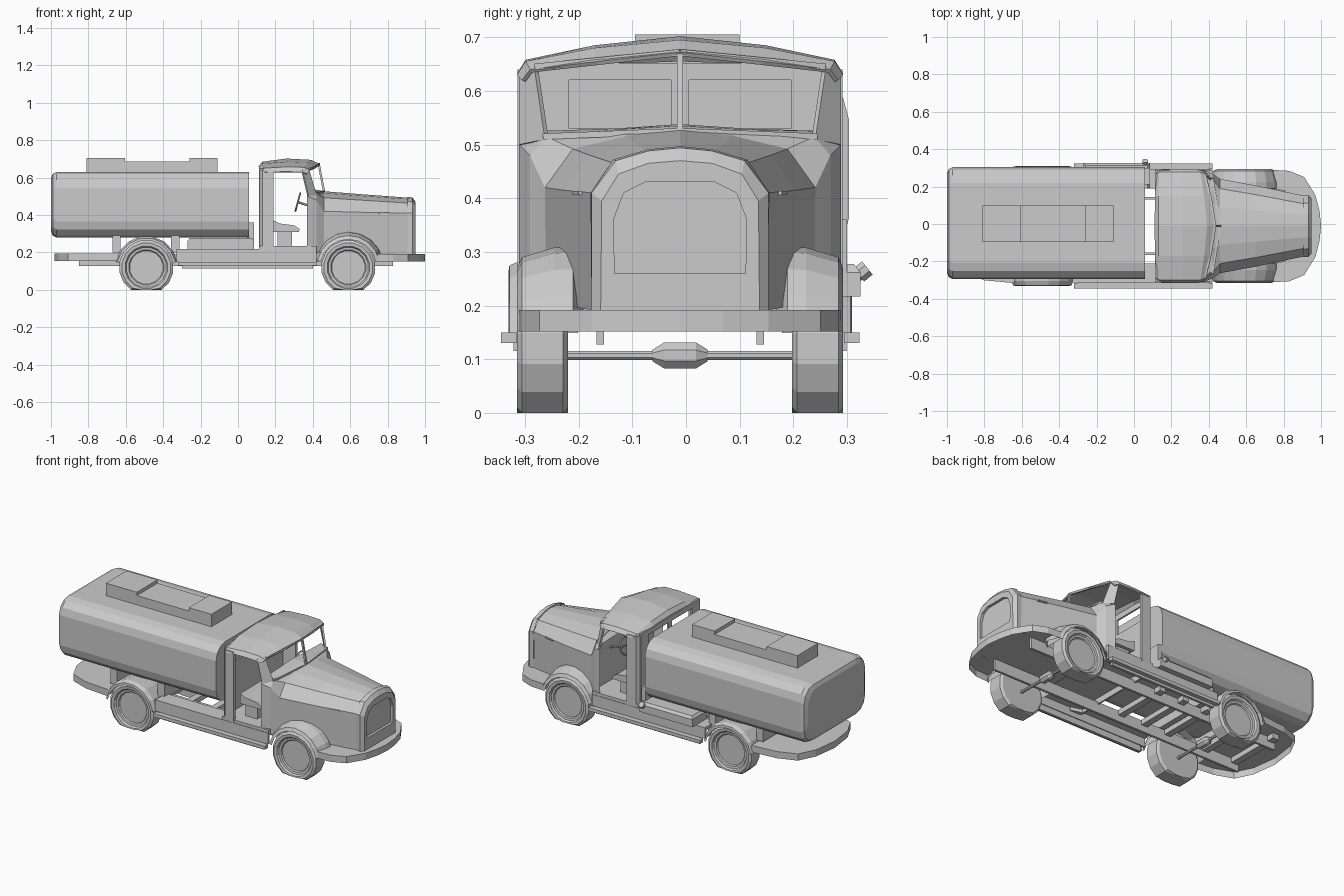
import bpy, bmesh, math
from mathutils import Vector, Matrix

if "Cube" in bpy.data.objects:
    bpy.data.objects.remove(bpy.data.objects["Cube"])

C = -0.011  # centre line of the vehicle body


def mesh(name, verts, faces):
    me = bpy.data.meshes.new(name)
    me.from_pydata([tuple(v) for v in verts], [], faces)
    bm = bmesh.new()
    bm.from_mesh(me)
    bmesh.ops.recalc_face_normals(bm, faces=bm.faces)
    bm.to_mesh(me)
    bm.free()
    ob = bpy.data.objects.new(name, me)
    bpy.context.collection.objects.link(ob)
    return ob


def loft(name, rings, closed=True, cap0=False, cap1=False):
    n, verts, faces = len(rings[0]), [v for r in rings for v in r], []
    for i in range(len(rings) - 1):
        for j in range(n if closed else n - 1):
            k = (j + 1) % n
            faces.append((i*n + j, i*n + k, (i+1)*n + k, (i+1)*n + j))
    if cap0:
        faces.append(tuple(range(n)))
    if cap1:
        faces.append(tuple(range(len(verts) - n, len(verts))))
    return mesh(name, verts, faces)


def box(name, x0, x1, y0, y1, z0, z1):
    ring = lambda z: [(x0, y0, z), (x1, y0, z), (x1, y1, z), (x0, y1, z)]
    return loft(name, [ring(z0), ring(z1)], True, True, True)


def rod(name, a, b, r, n=8):
    a, b = Vector(a), Vector(b)
    q = (b - a).to_track_quat('Z', 'Y')
    circ = [q @ Vector((r*math.cos(t), r*math.sin(t), 0))
            for t in (2*math.pi*(i + .5)/n for i in range(n))]
    return loft(name, [[a + c for c in circ], [b + c for c in circ]], True, True, True)


def mir(half):
    # outer-to-centre half section -> full section about the centre line
    return [(x, C + y, z) for x, y, z in half] + [(x, C - y, z) for x, y, z in half[-2::-1]]


def section(x, yz):
    return mir([(x, y, z) for y, z in yz])


def lathe_y(name, cx, cz, profile, n, ground=False):
    rings = []
    for r, y in profile:
        pts = [(2*math.pi*(i + .5)/n) for i in range(n)]
        rings.append([(cx + r*math.cos(t), y, max(cz + r*math.sin(t), 0 if ground else -9)) for t in pts])
    return loft(name, rings, True, True, True)


def tray(name, half, z0, z1):
    # plate with a hanging skirt around its outer edge
    pts = mir([(x, y, z1) for x, y in half])
    n = len(pts)
    verts = pts + [(x, y, z0) for x, y, z in pts]
    return mesh(name, verts, [tuple(range(n))] + [(i, i+1, n+i+1, n+i) for i in range(n - 1)])


# Tank with rounded section and rear rim
def tank_ring(x, inset):
    r, hy, hz = .085, .299 - inset, .175 - inset
    out = []
    for q, (sy, sz) in enumerate([(1, 1), (-1, 1), (-1, -1), (1, -1)]):
        for k in range(4):
            t = math.radians(90*q + 30*k)
            out.append((x, .005 + sy*(hy - r) + r*math.cos(t), .455 + sz*(hz - r) + r*math.sin(t)))
    return out


loft("tank", [tank_ring(-1, .032), tank_ring(-.99, .01), tank_ring(-.97, 0), tank_ring(.06, 0)], True, True, True)
for nm, x0, x1, z in (("hatch_rear", -.81, -.605, .705), ("hatch_walkway", -.605, -.26, .685), ("hatch_front", -.26, -.11, .705)):
    box(nm, x0, x1, -.095, .1, .62, z)
box("tank_front_fitting", .06, .085, .21, .3, .24, .36)
for x in (-.65, -.335):
    box("tank_support", x - .022, x + .022, C - .24, C + .24, .2, .295)

# Cab roof
Y = (.304, .288, .16, 0)
roof = [((.13, .118, .112, .11), (.63, .645, .655, .66), .96),
        ((.145, .135, .13, .13), (.63, .65, .675, .685), 1),
        ((.26, .26, .26, .26), (.632, .658, .685, .702), 1),
        ((.345, .355, .375, .39), (.63, .655, .68, .695), 1),
        ((.37, .385, .415, .44), (.62, .64, .655, .672), .97)]
ob = loft("cab_roof", [mir([(x, y*s, z) for x, y, z in zip(xs, Y, zs)]) for xs, zs, s in roof], False)
ob.modifiers.new("thickness", 'SOLIDIFY').thickness = .008

# Cab rear wall with two windows, and rear door pillars
box("cab_rear_wall", .112, .122, C - .28, C + .28, .18, .53)
box("cab_rear_header", .112, .122, C - .28, C + .28, .62, .652)
box("cab_rear_mullion", .112, .122, C - .017, C + .017, .53, .62)
for s in (1, -1):
    y0, y1 = sorted((C + s*.207, C + s*.28))
    box("cab_rear_corner", .112, .122, y0, y1, .53, .62)
    plan = [(.122, .265), (.112, .275), (.13, .3), (.19, .303), (.19, .285)]
    loft("rear_door_pillar", [[(x, C + s*y, z) for x, y in plan] for z in (.18, .64)], True, True, True)
    # windscreen surround
    c0, c1 = (.46, C, .525), (.432, C, .672)
    e0, e1 = (.42, C + s*.255, .515), (.382, C + s*.27, .645)
    rod("windscreen_top", e1, c1, .008, 4)
    rod("windscreen_base", e0, c0, .008, 4)
    rod("windscreen_mullion", c0, c1, .008, 4)
    front = [(.345, .3, .64), (.38, .272, .645), (.42, .252, .51), (.378, .3, .5)]
    ob = mesh("front_door_pillar", [(x, C + s*y, z) for x, y, z in front], [(0, 1, 2, 3)])
    ob.modifiers.new("thickness", 'SOLIDIFY').thickness = .01

# Bonnet, flaring into the cowl
loft("bonnet", [
    section(.37, [(.3, .2), (.3, .5), (.27, .525), (.12, .53), (0, .538)]),
    section(.42, [(.28, .2), (.28, .48), (.25, .515), (.12, .528), (0, .535)]),
    section(.46, [(.25, .2), (.252, .42), (.2, .492), (.1, .516), (0, .527)]),
    section(.65, [(.21, .2), (.217, .415), (.168, .48), (.084, .503), (0, .512)]),
    section(.905, [(.158, .19), (.163, .41), (.12, .464), (.06, .485), (0, .493)])], False)
for s in (1, -1):
    rod("bonnet_trim", (.755, C + s*.197, .41), (.81, C + s*.186, .41), .005, 4)
mesh("firewall", section(.42, [(.28, .2), (.28, .48), (.25, .515), (.12, .528), (0, .535)]), [tuple(range(9))])

# Radiator shell with recessed grille
inner = [(.122, .26), (.124, .36), (.105, .41), (.065, .43), (0, .43)]
loft("grille_shell", [
    section(.905, [(.16, .19), (.167, .41), (.125, .472), (.06, .491), (0, .497)]),
    section(.932, [(.165, .19), (.165, .41), (.12, .47), (.06, .488), (0, .494)]),
    section(.95, [(.148, .192), (.146, .395), (.115, .445), (.06, .465), (0, .47)]),
    section(.95, inner), section(.935, inner)], True, False, True)

# Front apron and rear deck
tray("front_apron", [(.42, .19), (.745, .19), (.745, .3), (.83, .295), (.91, .262), (.97, .165), (.992, .08), (1, 0)], .152, .192)
tray("rear_deck", [(-.64, .305), (-.8, .29), (-.91, .25), (-.96, .15), (-.98, 0)], .155, .195)


# Wheel arches
def arch(name, cx, s, a0, a1, n, prof):
    rings = []
    for i in range(n + 1):
        t = math.radians(a0 + (a1 - a0)*i/n)
        rings.append([(cx + r*math.cos(t), C + s*y, .12 + r*math.sin(t)) for y, r in prof])
    loft(name, rings, False)


FRONT, REAR = .59, -.49
for s in (1, -1):
    arch("front_fender", FRONT, s, 12, 168, 8, [(.18, .15), (.2, .19), (.235, .188), (.295, .17), (.304, .15)])
    arch("rear_fender", REAR, s, 10, 170, 7, [(.19, .165), (.295, .168), (.318, .158), (.32, .145)])

    # Wheels, flattened where they meet the ground
    tyre = [(.08, .209), (.132, .209), (.146, .218), (.146, .295), (.132, .304),
            (.115, .302), (.108, .292), (.095, .29), (.09, .283)]
    for cx, nm in ((FRONT, "front_wheel"), (REAR, "rear_wheel")):
        lathe_y(nm, cx, .12, [(r, C + s*y) for r, y in tyre], 16, True)

    # Chassis rail, side platform, skirt and running board
    def side_box(nm, x0, x1, ya, yb, z0, z1):
        y0, y1 = sorted((C + s*ya, C + s*yb))
        box(nm, x0, x1, y0, y1, z0, z1)
    side_box("chassis_rail", -.85, .83, .142, .156, .127, .192)
    side_box("side_platform", -.33, .42, .2, .3, .2, .217)
    side_box("side_skirt", -.33, .42, .29, .303, .15, .217)
    side_box("running_board", -.32, .42, .305, .334, .13, .15)
    side_box("running_board_bracket", -.3, .4, .295, .31, .115, .15)

    # Seat: base and wedge cushion
    side_box("seat_base", .21, .29, .06, .22, .225, .31)
    seat = [(.19, .31), (.325, .31), (.33, .325), (.3, .345), (.22, .355), (.19, .37)]
    loft("seat_cushion", [[(x, C + s*y, z) for x, z in seat] for y in (.04, .24)], True, True, True)

# Axles and differentials
for cx in (FRONT, REAR):
    rod("axle", (cx, C - .215, .107), (cx, C + .215, .107), .009)
    lathe_y("differential", cx, .107, [(.012, C - .051), (.026, C - .03), (.026, C + .03), (.012, C + .051)], 8)

# Chassis cross members and cab floor
for x in (-.82, -.62, -.36, -.2, -.04):
    box("cross_member", x - .02, x + .02, C - .2, C + .2, .165, .195)
box("cab_floor", .112, .42, C - .3, C + .3, .215, .235)

# Side locker and filler pipe
locker = lambda z, d: [(-.27 + d, .19, z), (.085 - d, .19, z), (.085 - d, .325 - d, z), (-.27 + d, .325 - d, z)]
loft("side_locker", [locker(.217, 0), locker(.262, 0), locker(.277, .012)], True, True, True)
rod("filler_pipe", (.06, .3, .24), (.06, .325, .26), .012)
rod("filler_cap", (.06, .322, .257), (.06, .338, .27), .017)

# Steering wheel and column
hub = Vector((.32, C + .13, .47))
bpy.ops.mesh.primitive_torus_add(major_segments=12, minor_segments=5, major_radius=.05, minor_radius=.005,
                                 location=hub, rotation=(0, math.radians(105), 0))
bpy.context.object.name = "steering_wheel"
rod("steering_column", hub, (.42, C + .13, .435), .006, 6)
rod("steering_spoke", hub - Vector((0, .05, 0)), hub + Vector((0, .05, 0)), .004, 4)
